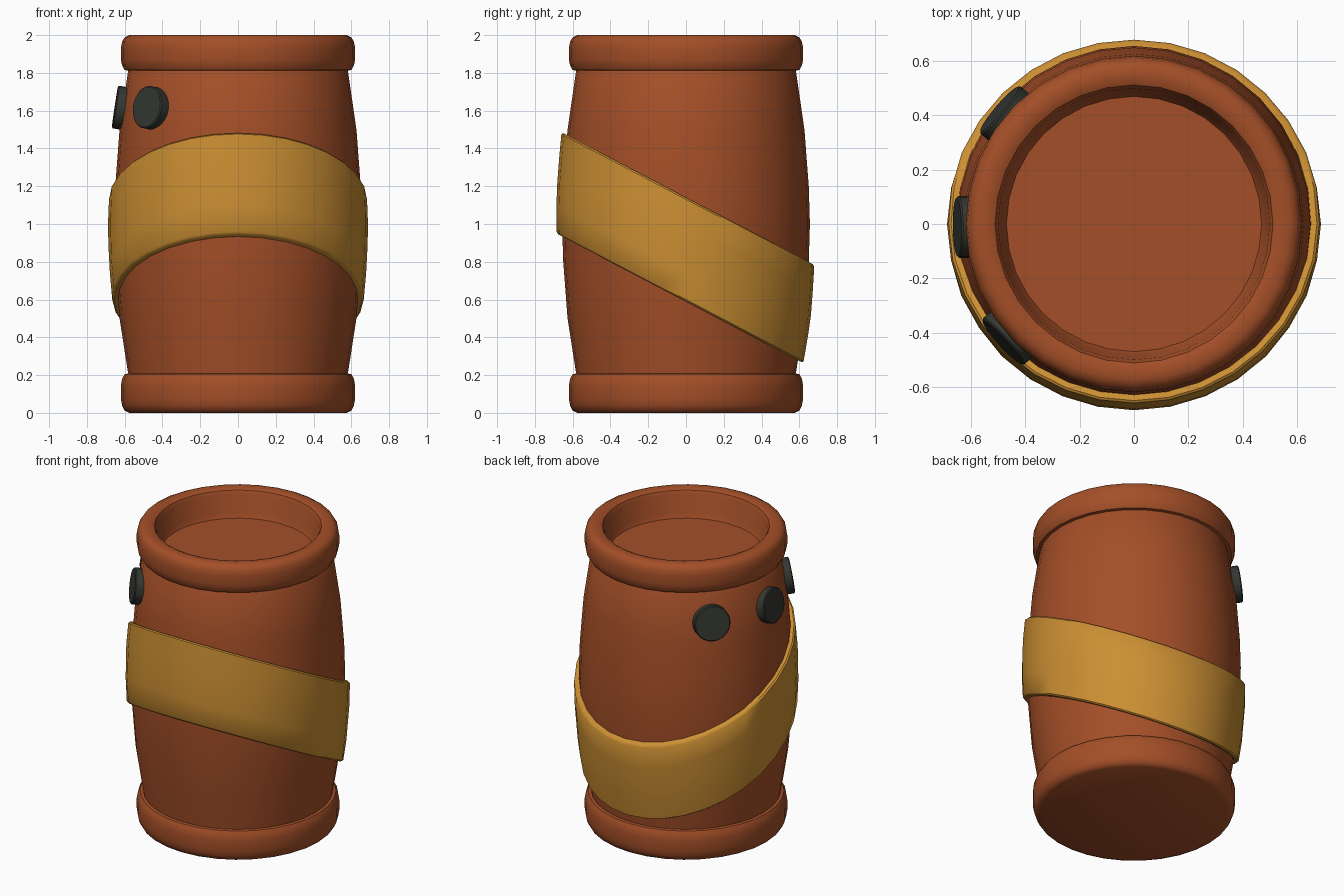
import bpy, bmesh, math
from mathutils import Matrix, Vector

if "Cube" in bpy.data.objects:
    bpy.data.objects.remove(bpy.data.objects["Cube"])

SIDES = 32


def material(name, rgb):
    m = bpy.data.materials.new(name)
    m.diffuse_color = (*rgb, 1)
    m.use_nodes = True
    m.node_tree.nodes["Principled BSDF"].inputs["Base Color"].default_value = m.diffuse_color
    return m


wood = material("brown wood", (0.37, 0.078, 0.021))
gold = material("gold band", (0.60, 0.275, 0.033))
dark = material("dark grey stud", (0.034, 0.038, 0.031))


def finish(bm, name, mat, angle=40):
    bmesh.ops.recalc_face_normals(bm, faces=bm.faces)
    me = bpy.data.meshes.new(name)
    bm.to_mesh(me)
    bm.free()
    ob = bpy.data.objects.new(name, me)
    bpy.context.collection.objects.link(ob)
    me.materials.append(mat)
    bpy.ops.object.select_all(action='DESELECT')
    ob.select_set(True)
    bpy.context.view_layer.objects.active = ob
    bpy.ops.object.shade_smooth_by_angle(angle=math.radians(angle))
    return ob


def lathe(name, profile, mat, closed=False, place=None):
    """Spin (r, z) points; place may move each point as f(angle, r, z)."""
    place = place or (lambda a, r, z: (r * math.cos(a), r * math.sin(a), z))
    bm = bmesh.new()
    rings = [[bm.verts.new(place(2 * math.pi * i / SIDES, r, z)) for i in range(SIDES)]
             for r, z in profile]
    pairs = list(zip(rings, rings[1:]))
    if closed:
        pairs.append((rings[-1], rings[0]))
    for lo, hi in pairs:
        for i in range(SIDES):
            j = (i + 1) % SIDES
            bm.faces.new((lo[i], lo[j], hi[j], hi[i]))
    if not closed:
        bm.faces.new(rings[0])
        bm.faces.new(rings[-1])
    return finish(bm, name, mat)


# Bulging barrel body, closed at the recessed lid
BODY = [(0.575, 0.15), (0.582, 0.21), (0.627, 0.5), (0.65, 0.8), (0.656, 1.0),
        (0.65, 1.2), (0.627, 1.5), (0.582, 1.81), (0.575, 1.82)]
lathe("barrel_body", BODY, wood)

# Bottom hoop with flat base
lathe("bottom_hoop", [(0.575, 0), (0.60, 0.012), (0.614, 0.04), (0.62, 0.075), (0.62, 0.145),
                      (0.614, 0.18), (0.60, 0.205), (0.57, 0.21)], wood)

# Top hoop, an open ring around the lid
lathe("top_hoop", [(0.46, 1.80), (0.57, 1.81), (0.60, 1.815), (0.614, 1.84), (0.62, 1.87),
                   (0.62, 1.93), (0.614, 1.965), (0.60, 1.988), (0.575, 2.0), (0.535, 2.0),
                   (0.512, 1.99), (0.50, 1.965), (0.485, 1.85), (0.47, 1.82)],
      wood, closed=True)


def body_radius(z):
    for (r0, z0), (r1, z1) in zip(BODY, BODY[1:]):
        if z <= z1:
            return r0 + (r1 - r0) * (z - z0) / (z1 - z0)
    return BODY[-1][0]


# Slanted band following the body: profile is (offset from body, height)
def slanted(a, offset, h):
    z = h
    for _ in range(8):
        r = body_radius(z) + offset
        z = h - 0.525 * r * math.sin(a)
    return (r * math.cos(a), r * math.sin(a), z)


BAND = [(-0.02, 0.59), (0.022, 0.59), (0.031, 0.60), (0.033, 0.74), (0.033, 0.865),
        (0.033, 0.99), (0.031, 1.13), (0.022, 1.14), (-0.02, 1.14)]
lathe("slanted_band", BAND, gold, closed=True, place=slanted)

# Three dark studs on the left side, tilted to the body surface
for i, deg in enumerate((139.5, 181, 222)):
    bm = bmesh.new()
    bmesh.ops.create_cone(bm, cap_ends=True, segments=24, radius1=0.114, radius2=0.114, depth=0.06)
    rim = [e for e in bm.edges if all(v.co.z > 0 for v in e.verts)]
    bmesh.ops.bevel(bm, geom=rim, offset=0.006, segments=1, affect='EDGES')
    bm.transform(Matrix.Rotation(math.radians(deg), 4, 'Z')
                 @ Matrix.Translation(Vector((0.622, 0, 1.615)))
                 @ Matrix.Rotation(math.radians(90 - 8.5), 4, 'Y'))
    finish(bm, f"stud_{i + 1}", dark, 30)
